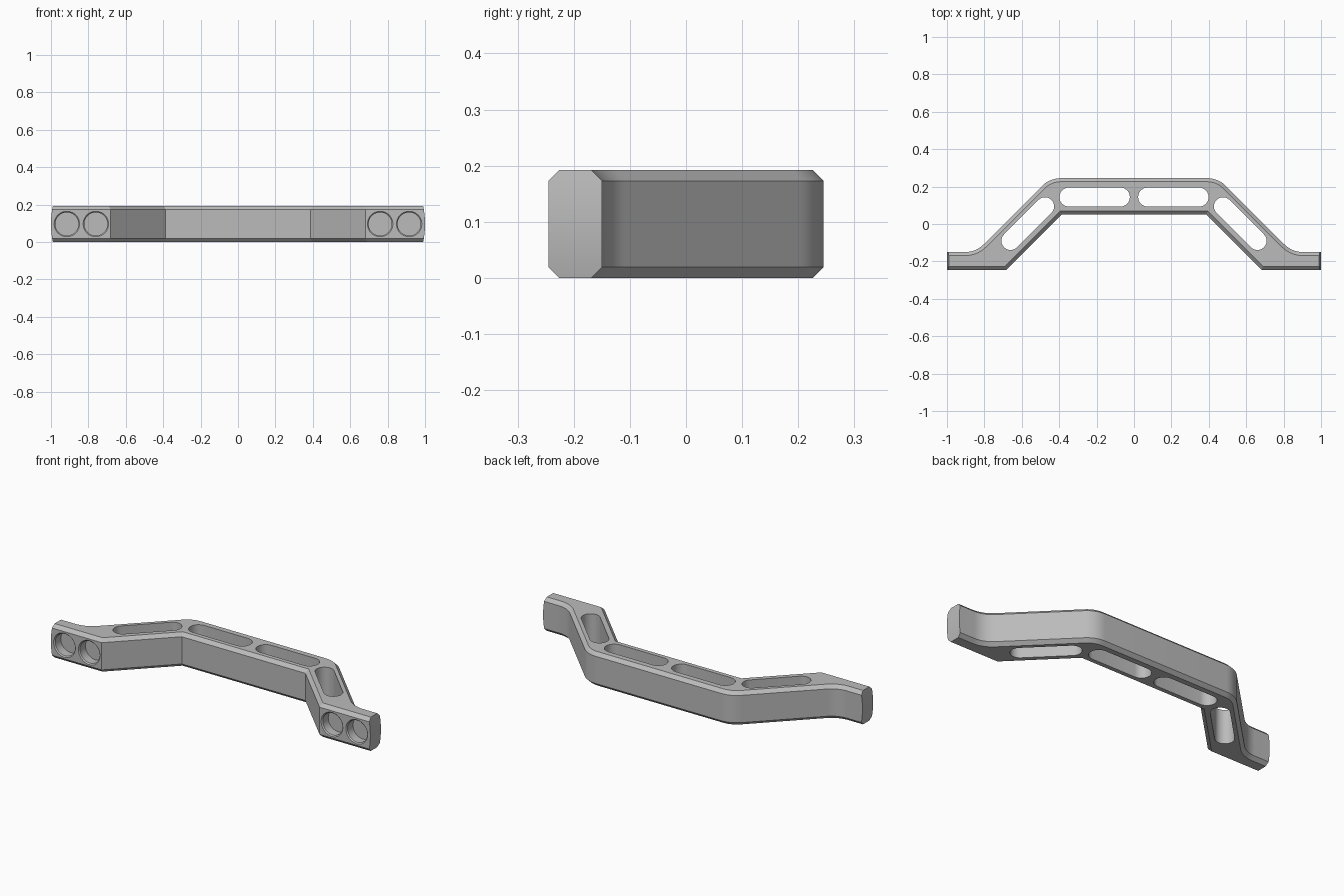
import bpy, bmesh, math
from mathutils import Vector
from mathutils.geometry import intersect_line_line_2d, interpolate_bezier

cube = bpy.data.objects.get("Cube")
if cube:
    bpy.data.objects.remove(cube, do_unlink=True)

HEIGHT, CHAMFER, BULGE = 0.192, 0.019, 0.01
FRONT = -0.245

grey = bpy.data.materials.new("satin grey")
grey.use_nodes = True
grey.diffuse_color = (0.5, 0.5, 0.5, 1)
grey.node_tree.nodes["Principled BSDF"].inputs["Base Color"].default_value = (0.5, 0.5, 0.5, 1)


def skin(bm, rings):
    """Join a stack of equal closed rings and cap both ends."""
    loops = [[bm.verts.new(p) for p in ring] for ring in rings]
    n = len(loops[0])
    for a, b in zip(loops, loops[1:]):
        for i in range(n):
            j = (i + 1) % n
            bm.faces.new((a[i], a[j], b[j], b[i]))
    bm.faces.new(loops[0][::-1])
    bm.faces.new(loops[-1])


def make_object(name, bm):
    bmesh.ops.recalc_face_normals(bm, faces=bm.faces)
    mesh = bpy.data.meshes.new(name)
    bm.to_mesh(mesh)
    bm.free()
    mesh.materials.append(grey)
    obj = bpy.data.objects.new(name, mesh)
    bpy.context.collection.objects.link(obj)
    return obj


def fillet(corner, before, after, radius, steps=10):
    """Points of an arc that rounds a corner."""
    c = Vector(corner)
    u, v = (Vector(before) - c).normalized(), (Vector(after) - c).normalized()
    half = u.angle(v) / 2
    centre = c + (u + v).normalized() * radius / math.sin(half)
    start = c + u * radius / math.tan(half) - centre
    end = c + v * radius / math.tan(half) - centre
    sweep = start.angle_signed(end)
    pts = []
    for i in range(steps + 1):
        a = -sweep * i / steps
        pts.append(centre + Vector((start.x * math.cos(a) - start.y * math.sin(a),
                                    start.x * math.sin(a) + start.y * math.cos(a))))
    return pts


def inset(points, amounts):
    """Move every edge inward by its own amount and re-mitre the corners."""
    lines = []
    for i, p in enumerate(points):
        q = points[(i + 1) % len(points)]
        d = (q - p).normalized()
        shift = Vector((-d.y, d.x)) * amounts[i]
        lines.append((p + shift, d))
    result = []
    for i, (q, e) in enumerate(lines):
        p, d = lines[i - 1]
        t = (q - p).cross(e) / d.cross(e)
        result.append(p + d * t)
    return result


# Plan outline, counter-clockwise, right half then mirrored
foot_back, knee, shoulder = (1.0, -0.15), (0.845, -0.15), (0.45, 0.245)
half = [Vector((0.387, 0.05)), Vector((0.682, FRONT)), Vector((1.0, FRONT)), Vector(foot_back)]
half += fillet(knee, foot_back, shoulder, 0.14)
half += fillet(shoulder, knee, (0, 0.245), 0.14)
outline = half + [Vector((-p.x, p.y)) for p in reversed(half)]

# The mounting faces and foot ends keep full height; all other edges are chamfered
amounts = []
for i, p in enumerate(outline):
    q = outline[(i + 1) % len(outline)]
    mounting = p.y == FRONT and q.y == FRONT
    end = abs(p.x) == 1 and abs(q.x) == 1
    amounts.append(0 if mounting or end else CHAMFER)
small = inset(outline, amounts)

# Body: stacked outlines, with gently crowned foot ends
levels = [0] + [CHAMFER + (HEIGHT - 2 * CHAMFER) * i / 8 for i in range(9)] + [HEIGHT]
rings = []
for z in levels:
    drop = BULGE * (2 * z / HEIGHT - 1) ** 2
    plan = small if z in (0, HEIGHT) else outline
    rings.append([(max(-1 + drop, min(1 - drop, p.x)), p.y, z) for p in plan])
bm = bmesh.new()
skin(bm, rings)
body = make_object("bridge_handle", bm)

# Cutter: four through slots and four blind bolt holes
cut = bmesh.new()


def slot(a, b, radius, steps=12):
    a, b = Vector(a), Vector(b)
    angle = math.atan2(b.y - a.y, b.x - a.x)
    pts = []
    for centre, start in ((b, angle - math.pi / 2), (a, angle + math.pi / 2)):
        for i in range(steps + 1):
            t = start + math.pi * i / steps
            pts.append((centre.x + radius * math.cos(t), centre.y + radius * math.sin(t)))
    skin(cut, [[(x, y, z) for x, y in pts] for z in (-0.1, HEIGHT + 0.1)])


def bolt_hole(x, steps=40):
    profile = ((0.068, -0.05), (0.068, 0), (0.062, 0.006), (0.062, 0.055))
    turns = [2 * math.pi * i / steps for i in range(steps)]
    skin(cut, [[(x + r * math.cos(t), FRONT + depth, HEIGHT / 2 + r * math.sin(t))
                for t in turns] for r, depth in profile])


for side in (-1, 1):
    slot((side * 0.073, 0.144), (side * 0.348, 0.144), 0.051)
    slot((side * 0.66, -0.09), (side * 0.476, 0.094), 0.049)
    for x in (0.76, 0.915):
        bolt_hole(side * x)
cutter = make_object("opening_cutter", cut)
cutter.hide_render = True

boolean = body.modifiers.new("openings", 'BOOLEAN')
boolean.operation = 'DIFFERENCE'
boolean.solver = 'EXACT'
boolean.object = cutter
bpy.ops.object.select_all(action='DESELECT')
bpy.context.view_layer.objects.active = body
body.select_set(True)
bpy.ops.object.modifier_apply(modifier=boolean.name)
bpy.data.objects.remove(cutter, do_unlink=True)
bpy.ops.object.shade_smooth_by_angle(angle=math.radians(25))
